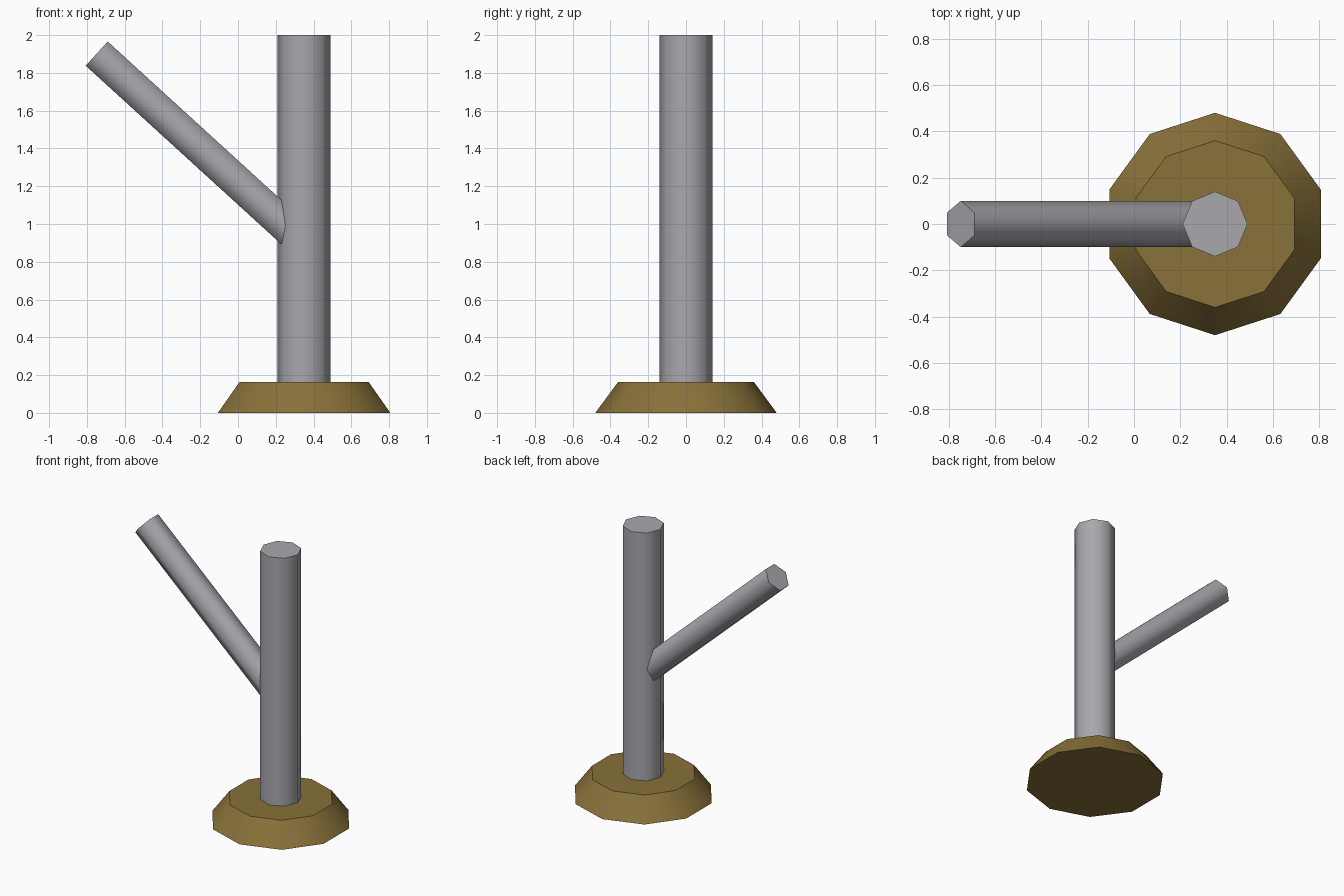
import bpy
import math
from mathutils import Vector

if "Cube" in bpy.data.objects:
    bpy.data.objects.remove(bpy.data.objects["Cube"])


def material(name, rgb):
    mat = bpy.data.materials.new(name)
    mat.diffuse_color = (*rgb, 1)
    mat.use_nodes = True
    mat.node_tree.nodes["Principled BSDF"].inputs["Base Color"].default_value = mat.diffuse_color
    return mat


grey = material("grey metal", (0.40, 0.39, 0.42))
brown = material("olive brown", (0.25, 0.165, 0.042))


def tapered_post(name, sides, r1, r2, start, end, mat, smooth_angle):
    """Closed prism or frustum between two points, with a corner facing y."""
    start, end = Vector(start), Vector(end)
    axis = end - start
    tilt = math.atan2(axis.x, axis.z)
    bpy.ops.mesh.primitive_cone_add(
        vertices=sides, radius1=r1, radius2=r2, depth=axis.length,
        location=(start + end) / 2, rotation=(0, tilt, 0))
    obj = bpy.context.object
    obj.name = name
    obj.data.materials.append(mat)
    bpy.ops.object.shade_smooth_by_angle(angle=math.radians(smooth_angle))
    return obj


# Ten-sided sloping foot
tapered_post("base", 10, 0.48, 0.36, (0.35, 0, 0), (0.35, 0, 0.163), brown, 45)

# Eight-sided upright
tapered_post("trunk", 8, 0.14, 0.14, (0.35, 0, 0.08), (0.35, 0, 2), grey, 65)

# Six-sided slanting arm, rooted inside the upright
tapered_post("branch", 6, 0.1, 0.1, (0.35, 0, 0.90), (-0.748, 0, 1.902), grey, 65)
